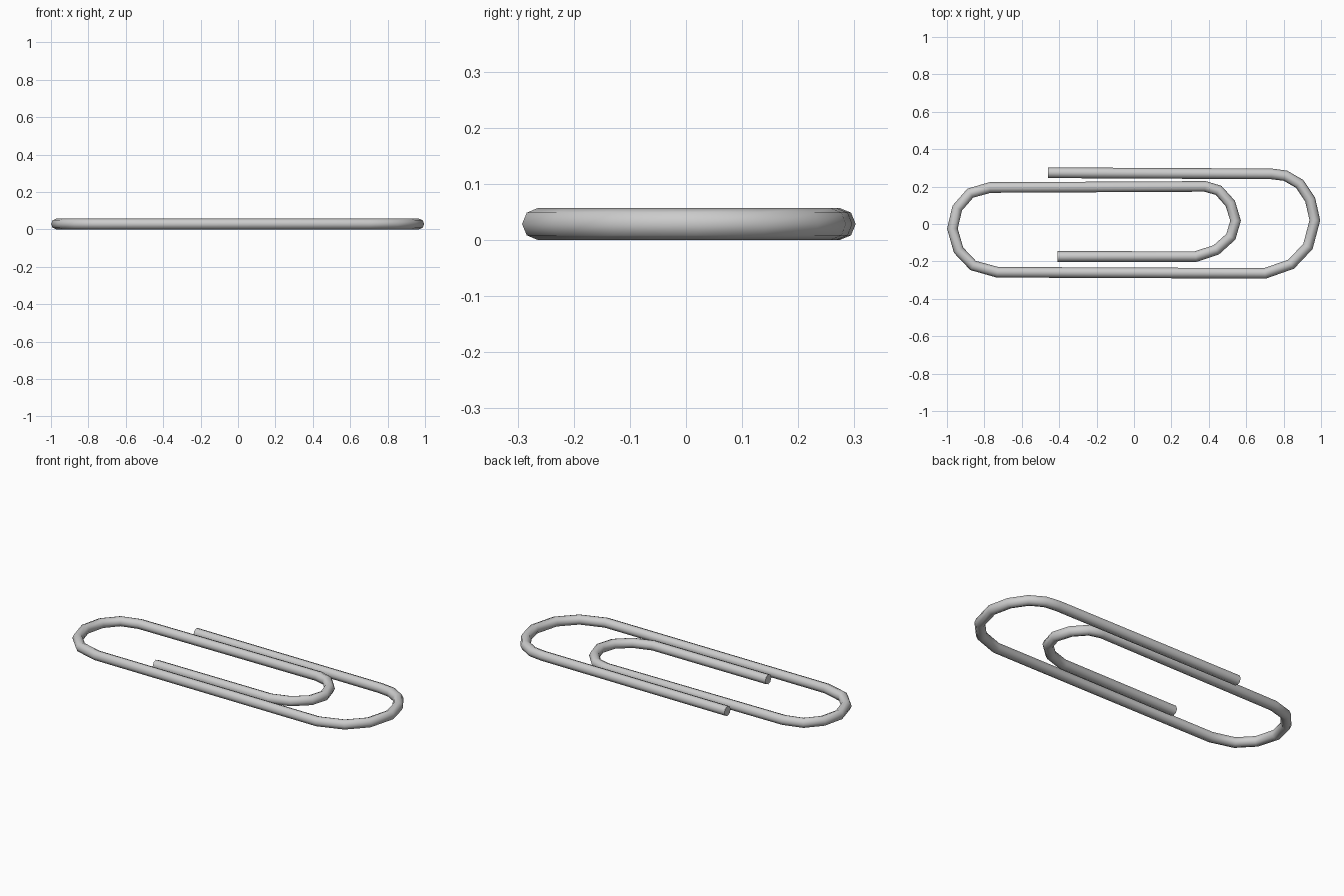
import bpy
import math

if "Cube" in bpy.data.objects:
    bpy.data.objects.remove(bpy.data.objects["Cube"])

R = 0.0285  # wire radius

# Centre line of the wire, from the outer end to the inner end
path = [
    (-0.46, 0.274), (0.735, 0.268),                              # outer straight
    (0.81, 0.258), (0.885, 0.215), (0.942, 0.13), (0.967, 0.02),  # right bend
    (0.93, -0.12), (0.84, -0.215), (0.70, -0.264),
    (-0.73, -0.258),                                             # long straight
    (-0.86, -0.222), (-0.938, -0.14), (-0.971, -0.025),          # left bend
    (-0.945, 0.085), (-0.875, 0.165), (-0.77, 0.195),
    (0.38, 0.201),                                               # middle straight
    (0.452, 0.18), (0.515, 0.11), (0.543, 0.018),                # inner bend
    (0.518, -0.068), (0.44, -0.138), (0.33, -0.174),
    (-0.41, -0.174),                                             # inner straight
]

# Wire: round bevel swept along the path
curve = bpy.data.curves.new("wire", 'CURVE')
curve.dimensions = '3D'
curve.bevel_depth = R
curve.bevel_resolution = 2
curve.use_fill_caps = True
spline = curve.splines.new('POLY')
spline.points.add(len(path) - 1)
for p, (x, y) in zip(spline.points, path):
    p.co = (x, y, R, 1)

wire = bpy.data.objects.new("paperclip_wire", curve)
bpy.context.collection.objects.link(wire)
bpy.context.view_layer.objects.active = wire
wire.select_set(True)

# Smooth sides, sharp cut ends
bpy.ops.object.convert(target='MESH')
bpy.ops.object.shade_smooth_by_angle(angle=math.radians(60))
